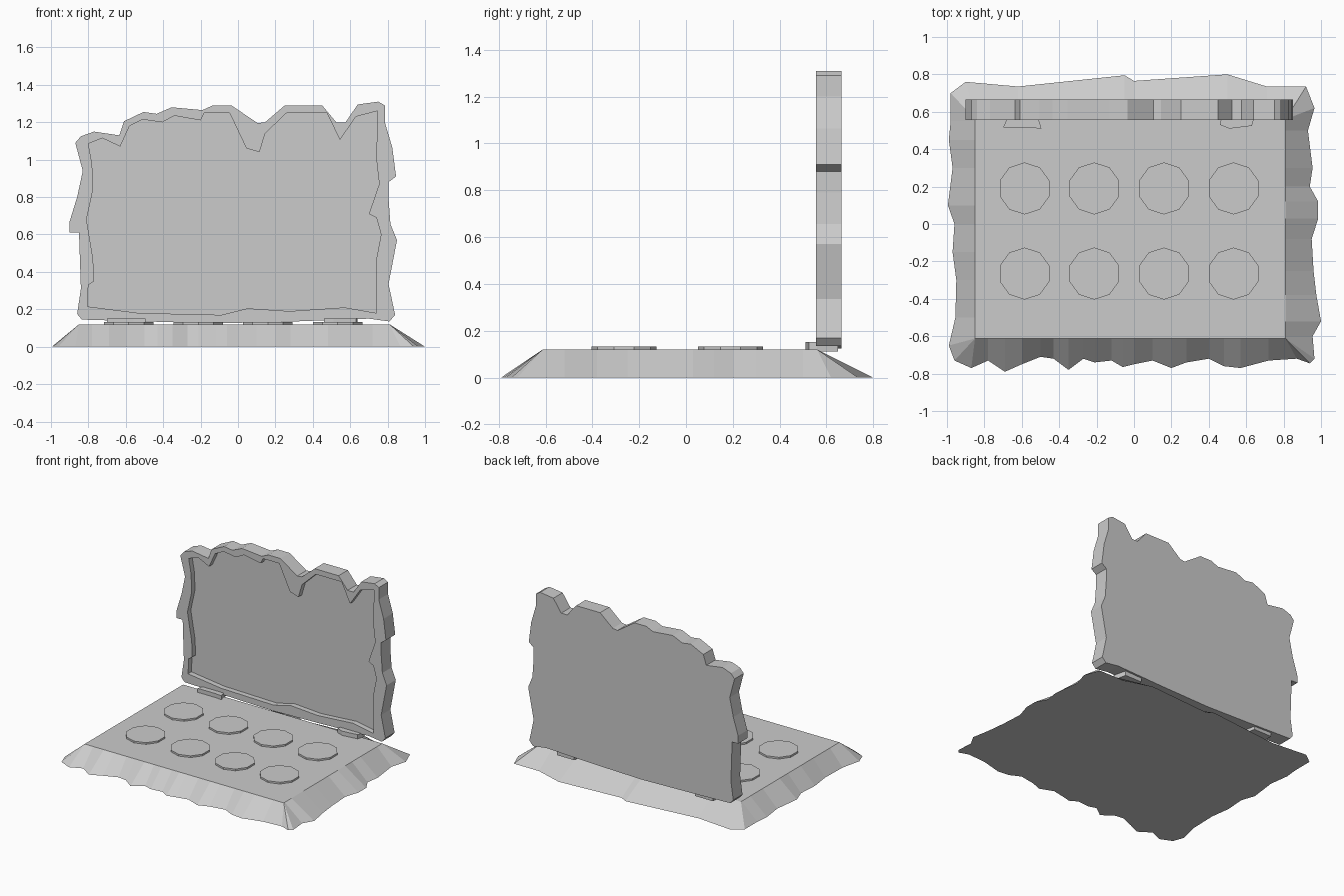
import bpy, bmesh, math
from mathutils import Vector
from mathutils.geometry import tessellate_polygon

stone = bpy.data.materials.new("stone grey")
stone.diffuse_color = (0.6, 0.6, 0.6, 1)


def finish(name, bm):
    bmesh.ops.remove_doubles(bm, verts=bm.verts, dist=0.0005)
    bmesh.ops.recalc_face_normals(bm, faces=bm.faces)
    mesh = bpy.data.meshes.new(name)
    bm.to_mesh(mesh)
    bm.free()
    mesh.materials.append(stone)
    ob = bpy.data.objects.new(name, mesh)
    bpy.context.collection.objects.link(ob)
    return ob


def ring(bm, pts):
    return [bm.verts.new(p) for p in pts]


def wall(bm, a, b):
    for i in range(len(a)):
        j = (i + 1) % len(a)
        bm.faces.new((a[i], a[j], b[j], b[i]))


def prism(name, low, high, z0, z1):
    bm = bmesh.new()
    a = ring(bm, [(x, y, z0) for x, y in low])
    b = ring(bm, [(x, y, z1) for x, y in high])
    bm.faces.new(a)
    bm.faces.new(b)
    wall(bm, a, b)
    return finish(name, bm)


# Base slab: ragged foot outline sloping up to a straight-edged top
foot = [(-.98, .70), (-.9, .76), (-.62, .735), (-.05, .795), (0, .765), (.5, .80),
        (.71, .735), (.92, .735), (.965, .62), (.93, .5), (.955, .3), (.94, .2),
        (.985, .12), (.985, .03), (.95, -.08), (.96, -.25), (.975, -.38), (1, -.52),
        (.955, -.6), (.965, -.72), (.94, -.745), (.87, -.72), (.72, -.73), (.57, -.77),
        (.48, -.76), (.4, -.72), (.28, -.74), (.2, -.77), (.1, -.73), (0, -.75),
        (-.06, -.765), (-.12, -.73), (-.21, -.74), (-.27, -.72), (-.35, -.78),
        (-.43, -.72), (-.5, -.71), (-.6, -.75), (-.69, -.79), (-.78, -.73),
        (-.87, -.77), (-.96, -.73), (-.99, -.65), (-.955, -.5), (-.95, -.3),
        (-.97, -.15), (-.96, 0), (-.995, .1), (-.97, .3), (-.99, .45), (-.98, .55)]
top = [(min(max(x, -.85), .81), min(max(y, -.612), .56)) for x, y in foot]
prism("base_slab", foot, top, 0, .12)

# Round keys: two rows of four ten-sided discs
for row, y in enumerate((.19, -.265)):
    for col in range(4):
        cx = -.585 + .3725 * col
        disc = [(cx + .139 * math.sin(k * math.pi / 5), y + .139 * math.cos(k * math.pi / 5))
                for k in range(10)]
        prism(f"key_{row}_{col}", disc, disc, .115, .133)

# Screen: chipped slab with a recessed panel in its front
outer = [(-.835, .145), (-.86, .175), (-.84, .31), (-.85, .61), (-.9, .61), (-.9, .67),
         (-.86, .8), (-.83, .94), (-.87, 1.09), (-.84, 1.125), (-.77, 1.15), (-.635, 1.13),
         (-.61, 1.205), (-.505, 1.255), (-.435, 1.245), (-.355, 1.28), (-.19, 1.265),
         (-.135, 1.29), (-.035, 1.29), (.105, 1.195), (.145, 1.2), (.25, 1.29), (.45, 1.29),
         (.525, 1.2), (.575, 1.2), (.64, 1.295), (.75, 1.31), (.785, 1.29), (.785, 1.2),
         (.825, 1.065), (.845, .91), (.805, .88), (.805, .79), (.815, .655), (.85, .57),
         (.805, .335), (.84, .17), (.81, .135), (.7, .15), (.3, .135), (-.1, .125), (-.5, .135)]
inner = [(-.8, 1.085), (-.725, 1.115), (-.63, 1.07), (-.58, 1.18), (-.51, 1.215),
         (-.405, 1.2), (-.34, 1.235), (-.2, 1.21), (-.18, 1.25), (-.045, 1.25), (.045, 1.06),
         (.115, 1.04), (.145, 1.14), (.26, 1.25), (.475, 1.25), (.545, 1.105), (.63, 1.23),
         (.745, 1.26), (.74, 1), (.755, .87), (.70, .71), (.74, .69), (.765, .6), (.74, .47),
         (.74, .18), (.57, .21), (.275, .19), (.05, .205), (-.09, .17), (-.53, .18),
         (-.805, .215), (-.8, .33), (-.77, .35), (-.775, .47), (-.81, .68), (-.775, .84),
         (-.78, .975)]
FRONT, RECESS, BACK = .555, .595, .665
bm = bmesh.new()
of = ring(bm, [(x, FRONT, z) for x, z in outer])
inf = ring(bm, [(x, FRONT, z) for x, z in inner])
ob_ = ring(bm, [(x, BACK, z) for x, z in outer])
inr = ring(bm, [(x, RECESS, z) for x, z in inner])
front = of + inf
for tri in tessellate_polygon([[Vector((x, z, 0)) for x, z in loop] for loop in (outer, inner)]):
    bm.faces.new([front[i] for i in tri])
wall(bm, of, ob_)
wall(bm, inf, inr)
bm.faces.new(ob_)
bm.faces.new(inr)
finish("screen", bm)

# Hinge stones joining screen and base
left = [(-.70, .515), (-.56, .515), (-.495, .51), (-.51, .56), (-.53, .65), (-.68, .65), (-.68, .56)]
right = [(.46, .53), (.51, .51), (.63, .525), (.64, .56), (.62, .65), (.48, .65)]
prism("left_hinge", left, left, .112, .15)
prism("right_hinge", right, right, .112, .152)
